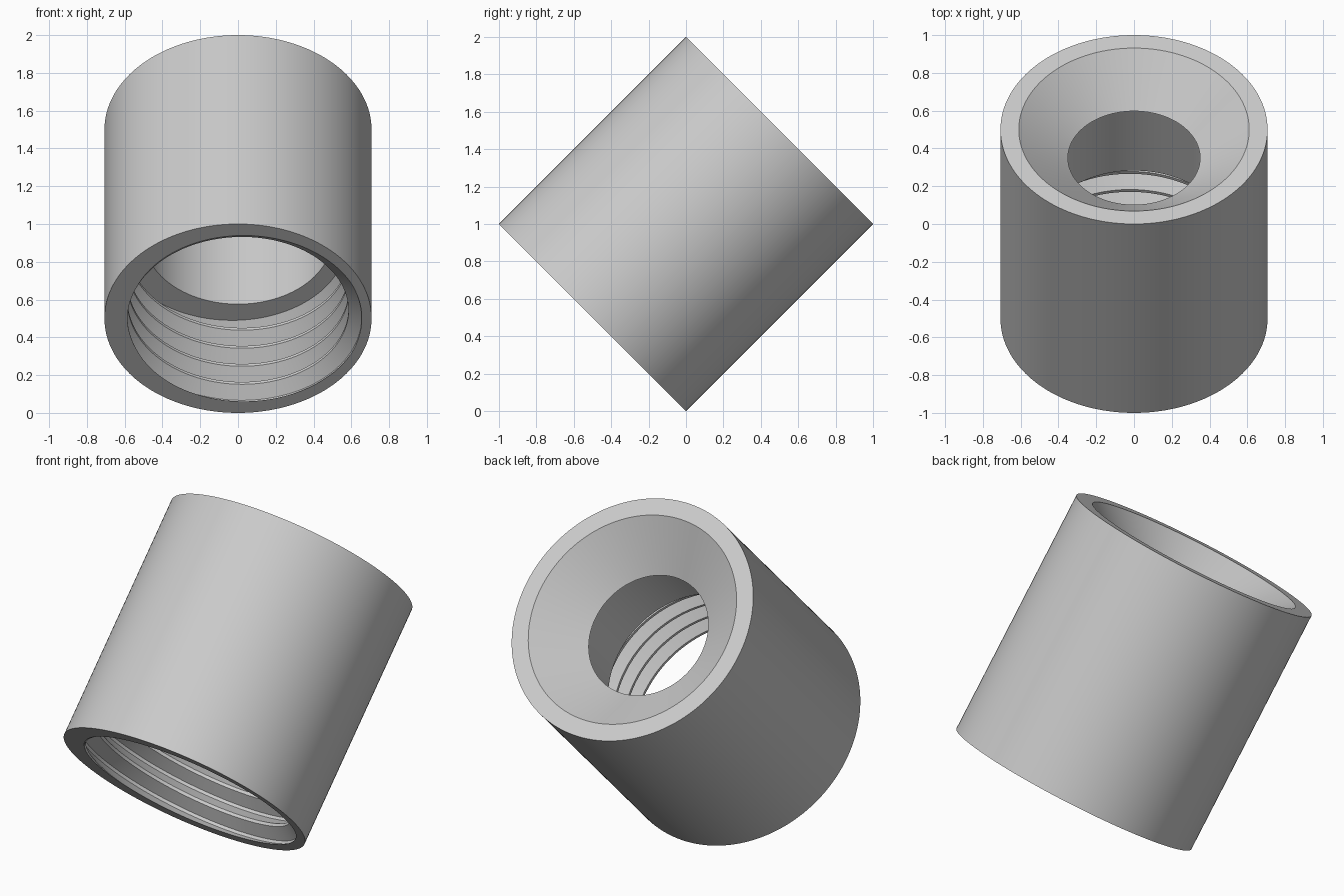
import bpy, bmesh, math

if "Cube" in bpy.data.objects:
    bpy.data.objects.remove(bpy.data.objects["Cube"])

SEGMENTS = 160
OUTER = HALF = math.sqrt(0.5)      # outer radius and half length
STEP, NECK = -0.10, 0.495          # thread end and countersink floor
BORE, HOLE, MOUTH = 0.50, 0.35, 0.61
CREST, ROOT, PITCH = 0.585, 0.655, 0.135
FLAT = 0.065                       # half width of a crest or root, in turns


def thread_radius(phase):
    """Trapezoid thread profile: crest at whole turns, root at half turns."""
    away = abs(phase - round(phase))
    ramp = (away - FLAT) / (0.5 - 2 * FLAT)
    return CREST + (ROOT - CREST) * min(max(ramp, 0), 1)


def section(turn):
    """Closed wall section (radius, height) at one fraction of a turn."""
    points = [(OUTER, -HALF)]
    for n in range(-2, 7):
        for corner in (-FLAT, FLAT, 0.5 - FLAT, 0.5 + FLAT):
            height = -HALF + PITCH * (turn + n + corner)
            height = min(max(height, -HALF), STEP)
            phase = (height + HALF) / PITCH - turn
            points.append((thread_radius(phase), height))
    points += [(BORE, STEP), (BORE, NECK), (HOLE, NECK),
               (MOUTH, HALF), (OUTER, HALF)]
    return points


# Sweep the section around the axis, following the thread
bm = bmesh.new()
columns = []
for i in range(SEGMENTS + 1):
    turn = i / SEGMENTS
    angle = math.tau * turn
    columns.append([bm.verts.new((-r * math.cos(angle), -r * math.sin(angle), h))
                    for r, h in section(turn)])
for a, b in zip(columns, columns[1:]):
    for j in range(len(a)):
        k = (j + 1) % len(a)
        bm.faces.new((a[j], a[k], b[k], b[j]))
bmesh.ops.remove_doubles(bm, verts=bm.verts, dist=1e-5)
bmesh.ops.dissolve_degenerate(bm, edges=bm.edges, dist=1e-5)
bmesh.ops.recalc_face_normals(bm, faces=bm.faces)

mesh = bpy.data.meshes.new("threaded_sleeve")
bm.to_mesh(mesh)
bm.free()

# Tilted sleeve with threaded socket and countersunk hole
sleeve = bpy.data.objects.new("threaded_sleeve", mesh)
bpy.context.collection.objects.link(sleeve)
sleeve.location.z = 1
sleeve.rotation_euler.x = -math.pi / 4

grey = bpy.data.materials.new("plain_grey")
grey.use_nodes = True
color = (0.6, 0.6, 0.6, 1)
grey.diffuse_color = color
grey.node_tree.nodes["Principled BSDF"].inputs["Base Color"].default_value = color
mesh.materials.append(grey)

bpy.ops.object.select_all(action="DESELECT")
sleeve.select_set(True)
bpy.context.view_layer.objects.active = sleeve
bpy.ops.object.shade_smooth_by_angle(angle=math.radians(30))
